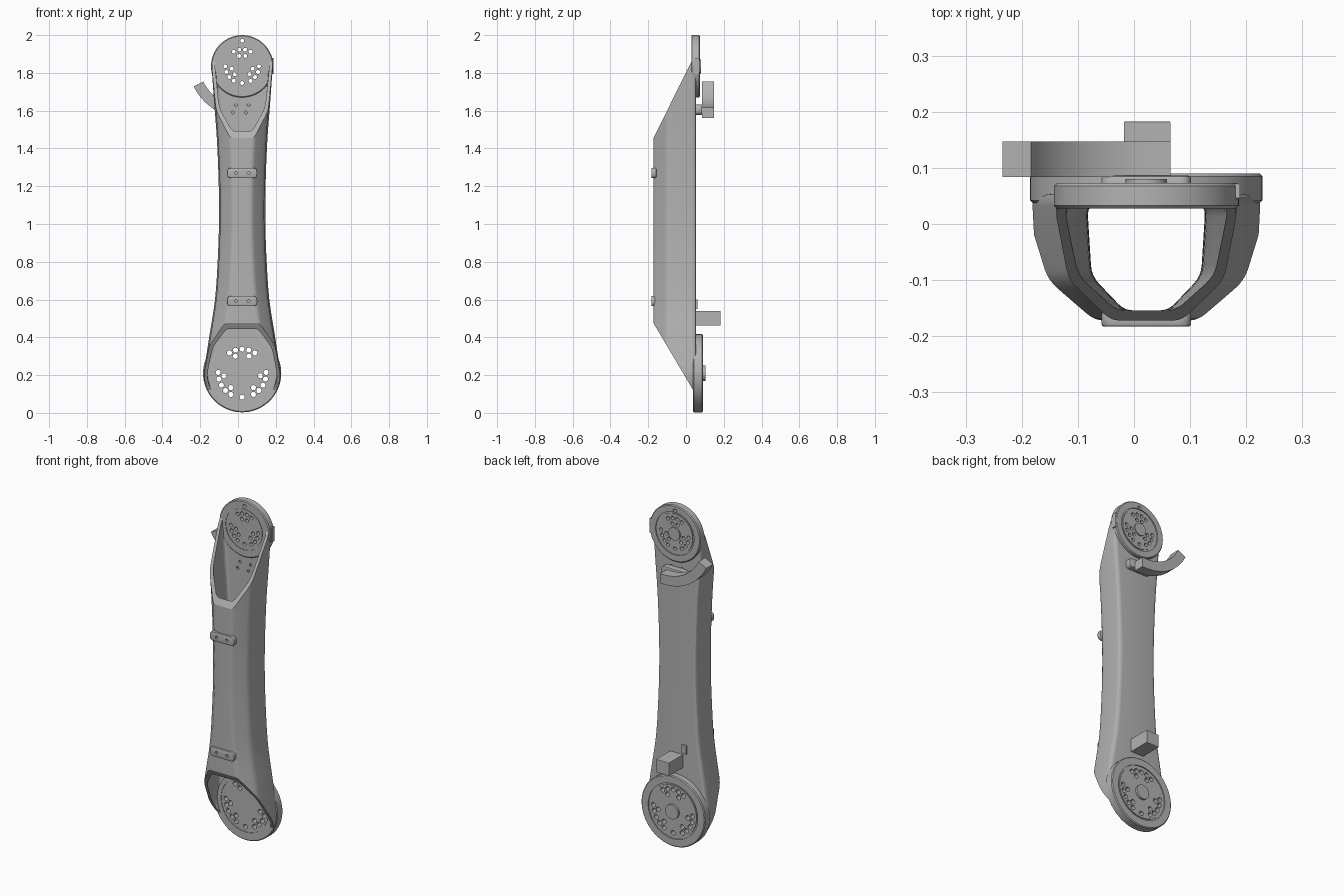
import bpy, bmesh, math
from mathutils import Vector, Matrix

cube = bpy.data.objects.get("Cube")
if cube:
    bpy.data.objects.remove(cube, do_unlink=True)

CX = 0.022            # centre line of the arm
LOW, HIGH = 0.21, 1.835   # joint heights
LOW_R, HIGH_R = 0.207, 0.165

grey = bpy.data.materials.new("mid grey")
grey.use_nodes = True
grey.diffuse_color = (0.45, 0.45, 0.45, 1)
grey.node_tree.nodes["Principled BSDF"].inputs["Base Color"].default_value = (0.45, 0.45, 0.45, 1)


def finish(bm, name):
    bmesh.ops.recalc_face_normals(bm, faces=bm.faces)
    mesh = bpy.data.meshes.new(name)
    bm.to_mesh(mesh)
    bm.free()
    mesh.materials.append(grey)
    ob = bpy.data.objects.new(name, mesh)
    bpy.context.collection.objects.link(ob)
    return ob


def carve(ob, cutter):
    mod = ob.modifiers.new("cut", "BOOLEAN")
    mod.operation, mod.solver, mod.object = "DIFFERENCE", "EXACT", cutter
    bpy.context.view_layer.update()
    deps = bpy.context.evaluated_depsgraph_get()
    mesh = bpy.data.meshes.new_from_object(ob.evaluated_get(deps))
    ob.modifiers.clear()
    ob.data = mesh
    bpy.data.objects.remove(cutter, do_unlink=True)


def smooth(ob, angle=25):
    bpy.ops.object.select_all(action="DESELECT")
    ob.select_set(True)
    bpy.context.view_layer.objects.active = ob
    bpy.ops.object.shade_smooth_by_angle(angle=math.radians(angle))


def rounded(points, radii, steps=4):
    """Replace each corner of a closed outline with a short curve."""
    out = []
    for i, (p, r) in enumerate(zip(points, radii)):
        p, a, b = Vector(p), Vector(points[i - 1]), Vector(points[(i + 1) % len(points)])
        a, b = p + (a - p).normalized() * r, p + (b - p).normalized() * r
        for k in range(steps + 1):
            t = k / steps
            out.append(a * (1 - t) ** 2 + p * 2 * t * (1 - t) + b * t * t)
    return out


WIDTHS = [(0.21, 0.205), (0.4, 0.176), (0.6, 0.145), (0.8, 0.131), (1.0, 0.124),
          (1.2, 0.125), (1.45, 0.135), (1.65, 0.15), (1.835, 0.163)]


def half_width(z):
    if z < LOW:
        return math.sqrt(max(0.205 ** 2 - (z - LOW) ** 2, 0.0081))
    if z > HIGH:
        return math.sqrt(max(0.163 ** 2 - (z - HIGH) ** 2, 0.0081))
    n = len(WIDTHS)
    i = max(k for k in range(n - 1) if WIDTHS[k][0] <= z)
    p = [WIDTHS[min(max(j, 0), n - 1)] for j in (i - 1, i, i + 1, i + 2)]
    span = p[2][0] - p[1][0]
    t = (z - p[1][0]) / span
    m1 = (p[2][1] - p[0][1]) / (p[2][0] - p[0][0]) * span
    m2 = (p[3][1] - p[1][1]) / (p[3][0] - p[1][0]) * span
    return ((2 * t**3 - 3 * t**2 + 1) * p[1][1] + (t**3 - 2 * t**2 + t) * m1
            + (3 * t**2 - 2 * t**3) * p[2][1] + (t**3 - t**2) * m2)


def tube(inset, z0, z1, rows=48):
    """Six-sided shell that flares toward both joints."""
    bm = bmesh.new()
    rings = []
    for k in range(rows + 1):
        z = z0 + (z1 - z0) * k / rows
        w = half_width(z) - inset
        back, front, side = 0.054 - inset, -0.172 + inset, -0.1 + inset * 0.4
        flat = max(w - 0.072 + inset * 0.3, 0.02)
        half = [(w, back), (w - 0.008, side), (flat, front)]
        pts = half + [(-x, y) for x, y in reversed(half)]
        r = [0.022, 0.02, 0.016]
        rings.append([bm.verts.new((CX + p.x, p.y, z)) for p in rounded(pts, r + r[::-1])])
    for a, b in zip(rings, rings[1:]):
        for i in range(len(a)):
            j = (i + 1) % len(a)
            bm.faces.new((a[i], a[j], b[j], b[i]))
    bm.faces.new(rings[0])
    bm.faces.new(rings[-1])
    return bm


def rods(spots, y0, y1, name, sides=16):
    """A set of cylinders along y at (x, z, radius)."""
    bm = bmesh.new()
    for x, z, r in spots:
        m = Matrix.Translation((x, (y0 + y1) / 2, z)) @ Matrix.Rotation(math.pi / 2, 4, "X")
        bmesh.ops.create_cone(bm, cap_ends=True, segments=sides, radius1=r, radius2=r,
                              depth=y1 - y0, matrix=m)
    return finish(bm, name)


def prism(outline, y0, y1, name, bevel=0.004):
    """Extrude an (x, z) outline along y and soften its edges."""
    bm = bmesh.new()
    f = bm.faces.new([bm.verts.new((x, y0, z)) for x, z in outline])
    new = bmesh.ops.extrude_face_region(bm, geom=[f])["geom"]
    bmesh.ops.translate(bm, verts=[v for v in new if isinstance(v, bmesh.types.BMVert)],
                        vec=(0, y1 - y0, 0))
    if bevel:
        rim = [e for e in bm.edges if abs(e.verts[0].co.y - e.verts[1].co.y) < 1e-5]
        bmesh.ops.bevel(bm, geom=rim, offset=bevel, segments=2, affect="EDGES", profile=0.5)
    return finish(bm, name)


def box(x0, x1, y0, y1, z0, z1, name):
    return prism([(x0, z0), (x1, z0), (x1, z1), (x0, z1)], y0, y1, name, 0.003)


# Hollow arm shell with sloped open ends
bm = tube(0, 0.06, 1.94)
for point, other in (((-0.172, 0.475), (0.05, 0.1)), ((-0.172, 1.455), (0.036, 1.875))):
    dy, dz = other[0] - point[0], other[1] - point[1]
    normal = Vector((0, -abs(dz), dy if dz > 0 else -dy))
    cut = bmesh.ops.bisect_plane(bm, geom=bm.verts[:] + bm.edges[:] + bm.faces[:],
                                 plane_co=(0, *point), plane_no=normal, clear_outer=True)
    edges = [e for e in cut["geom_cut"] if isinstance(e, bmesh.types.BMEdge)]
    bmesh.ops.holes_fill(bm, edges=edges, sides=0)
shell = finish(bm, "arm_shell")
carve(shell, finish(tube(0.018, 0.03, 1.98), "shell_cutter"))
carve(shell, rods([(CX, LOW, LOW_R - 0.024), (CX, HIGH, HIGH_R - 0.022)], 0.0, 0.2,
                  "joint_cutter", 64))
carve(shell, rods([(CX + x, z, 0.008) for x, z in
                   ((-0.034, 1.63), (0.034, 1.63), (-0.05, 1.59), (0.02, 1.59),
                    (-0.034, 0.4), (0.034, 0.4))], 0.0, 0.07, "screw_cutter"))
smooth(shell)


def joint(name, z, radius, front, back, groove, hub, rise, outer, inner, hole):
    """Lathed joint plate with grooves, a hub and three groups of bolt holes."""
    g, d = groove, 0.006
    profile = [(0, front), (g, front), (g, front + d / 2), (g + 0.006, front + d / 2),
               (g + 0.006, front), (radius - 0.005, front), (radius, front + 0.005),
               (radius, back - 0.005), (radius - 0.005, back), (g + 0.009, back),
               (g + 0.009, back - d), (g, back - d), (g, back - 0.001),
               (hub, back - 0.001), (hub, back + rise), (0, back + rise)]
    bm = bmesh.new()
    vs = [bm.verts.new((CX + r, y, z)) for r, y in profile]
    es = [bm.edges.new(p) for p in zip(vs, vs[1:])]
    bmesh.ops.spin(bm, geom=vs + es, cent=(CX, 0, z), axis=(0, 1, 0),
                   angle=math.tau, steps=72)
    bmesh.ops.remove_doubles(bm, verts=bm.verts, dist=1e-5)
    ob = finish(bm, name)
    spots = [(-90, outer[0])]
    for turn in (90, 210, 330):
        for r, angles in (outer, inner):
            spots += [(turn + a, r) for a in angles]
    holes = [(CX + r * math.cos(math.radians(a)), z + r * math.sin(math.radians(a)), hole)
             for a, r in spots]
    if z > 1:
        holes.append((CX, z + 0.135, hole))
    carve(ob, rods(holes, -0.05, 0.2, "bolt_cutter"))
    smooth(ob)


joint("lower_joint_plate", LOW, LOW_R, 0.037, 0.09, 0.152, 0.042, 0.012,
      (0.127, (-32, -16, 0, 16, 32)), (0.097, (-22, 22)), 0.0135)
joint("upper_joint_plate", HIGH, HIGH_R, 0.028, 0.073, 0.116, 0.037, 0.007,
      (0.089, (-30, -10, 10, 30)), (0.057, (-17, 17)), 0.0105)


# Rounded mounting pads, two on the front and one behind the strap
def pad(name, z, y0, y1, hole_y):
    w, h = 0.08, 0.027
    pts = rounded([(CX - w, z - h), (CX + w, z - h), (CX + w, z + h), (CX - w, z + h)],
                  [0.024] * 4, 6)
    ob = prism(pts, y0, y1, name, 0.005)
    carve(ob, rods([(CX + s * 0.034, z, 0.008) for s in (-1, 1)],
                   hole_y - 0.01, hole_y + 0.01, "pad_cutter"))
    smooth(ob)


pad("upper_front_pad", 1.27, -0.183, -0.157, -0.183)
pad("lower_front_pad", 0.592, -0.183, -0.157, -0.183)
pad("strap_pad", 1.605, 0.045, 0.086, 0.086)

# Curved strap hooked round the back
steps = 16
centre = Vector((0.035, 1.86))
arc = []
for r in (0.30, 0.243):
    row = []
    for k in range(steps + 1):
        a = math.radians(-90 - 64 * k / steps)
        row.append((centre.x + r * math.cos(a), centre.y + r * math.sin(a)))
    arc.append([(0.065, row[0][1])] + row)
smooth(prism(arc[0] + arc[1][::-1], 0.084, 0.147, "cable_strap", 0))

# Rear block, its foot and the small side tab
box(-0.018, 0.065, 0.045, 0.183, 0.463, 0.54, "rear_block")
box(-0.045, -0.012, 0.045, 0.062, 0.55, 0.6, "rear_lug")
box(0.155, 0.189, 0.045, 0.072, 1.795, 1.88, "side_tab")
